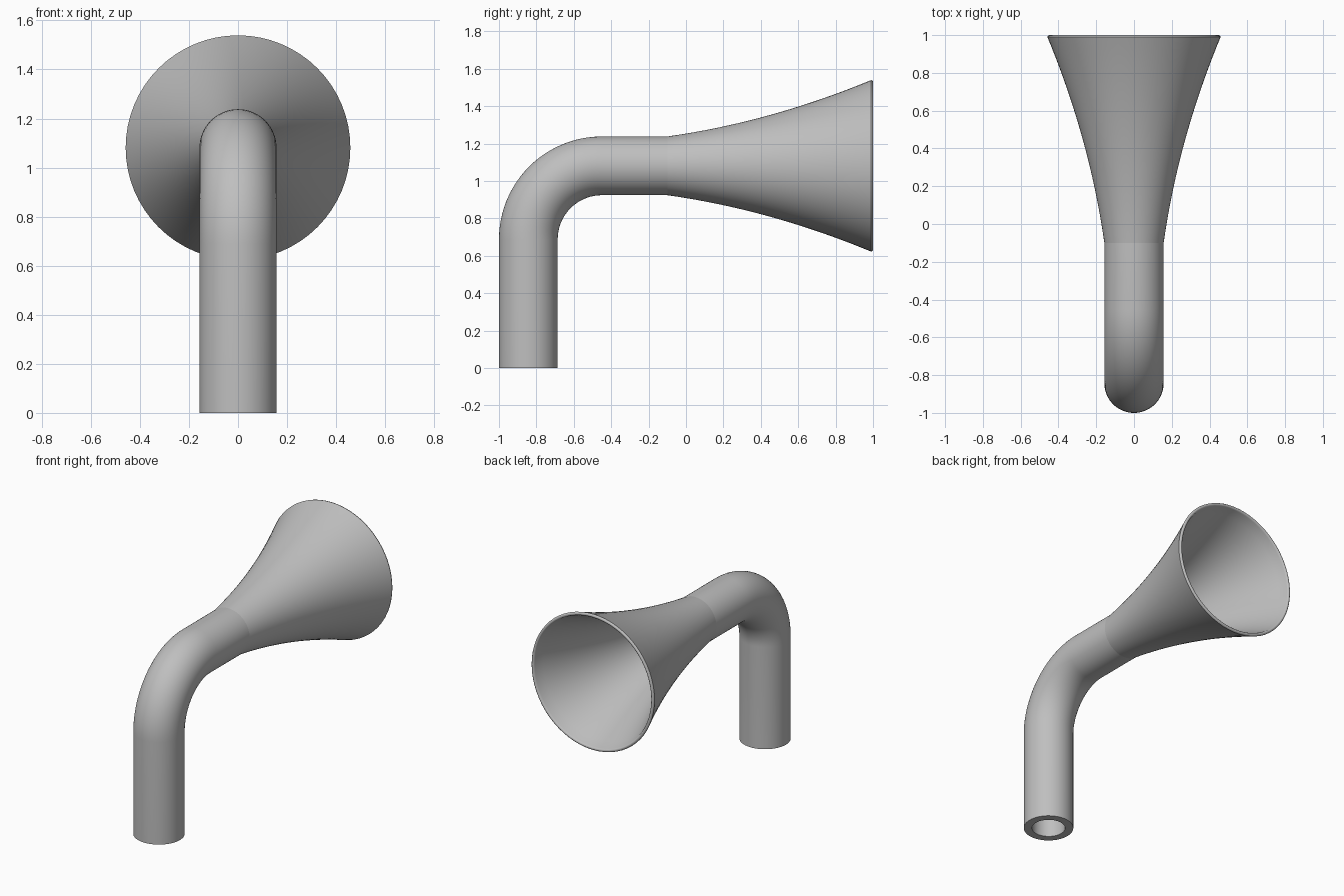
import bpy, bmesh, math
from mathutils import Vector

cube = bpy.data.objects.get("Cube")
if cube:
    bpy.data.objects.remove(cube)

SEGMENTS = 64
PIPE_R, BORE_R = 0.157, 0.105
AXIS_Z, BEND_R = 1.081, 0.393
FOOT_Y, JOINT_Y = -0.843, -0.1
RIM_R, WALL = 0.458, 0.022

grey = bpy.data.materials.new("plain grey")
grey.use_nodes = True
grey.diffuse_color = (0.52, 0.52, 0.52, 1)
grey.node_tree.nodes["Principled BSDF"].inputs["Base Color"].default_value = grey.diffuse_color


def hollow_tube(name, stations):
    """Closed skin over rings; each station is (y, z, direction angle, radius)."""
    bm = bmesh.new()
    rings = []
    for y, z, angle, radius in stations:
        centre = Vector((0, y, z))
        across = Vector((0, -math.sin(angle), math.cos(angle)))
        ring = []
        for i in range(SEGMENTS):
            a = math.tau * i / SEGMENTS
            offset = Vector((math.cos(a), 0, 0)) + across * math.sin(a)
            ring.append(bm.verts.new(centre + offset * radius))
        rings.append(ring)
    for k, ring in enumerate(rings):
        after = rings[(k + 1) % len(rings)]
        for i in range(SEGMENTS):
            j = (i + 1) % SEGMENTS
            bm.faces.new((ring[i], ring[j], after[j], after[i]))
    bmesh.ops.recalc_face_normals(bm, faces=bm.faces)
    mesh = bpy.data.meshes.new(name)
    bm.to_mesh(mesh)
    bm.free()
    mesh.materials.append(grey)
    obj = bpy.data.objects.new(name, mesh)
    bpy.context.collection.objects.link(obj)
    bpy.ops.object.select_all(action='DESELECT')
    obj.select_set(True)
    bpy.context.view_layer.objects.active = obj
    bpy.ops.object.shade_smooth_by_angle(angle=math.radians(35))
    return obj


# Elbow pipe: upright leg, quarter bend, level run; out along the skin, back along the bore
path = [(FOOT_Y, 0, math.pi / 2)]
steps = 24
for k in range(steps + 1):
    t = math.pi / 2 * (1 - k / steps)
    path.append((FOOT_Y + BEND_R * (1 - math.sin(t)),
                 AXIS_Z - BEND_R * (1 - math.cos(t)), t))
path.append((JOINT_Y, AXIS_Z, 0))
hollow_tube("elbow_pipe", [(*p, PIPE_R) for p in path] + [(*p, BORE_R) for p in reversed(path)])


# Flared horn: bowed outer wall, rounded lip, thin inner wall
def flare(s, start, end, bow=0.037):
    return start + (end - start) * s - 4 * bow * s * (1 - s)


LIP = WALL / 2
length = 1 - LIP - JOINT_Y
fractions = [k / 20 for k in range(21)]
horn = [(JOINT_Y + length * s, flare(s, PIPE_R, RIM_R)) for s in fractions]
for k in range(1, 6):
    a = math.pi * k / 6
    horn.append((1 - LIP + LIP * math.sin(a), RIM_R - LIP + LIP * math.cos(a)))
horn += [(JOINT_Y + length * s, flare(s, BORE_R, RIM_R - WALL)) for s in reversed(fractions)]
hollow_tube("flared_horn", [(y, AXIS_Z, 0, r) for y, r in horn])
